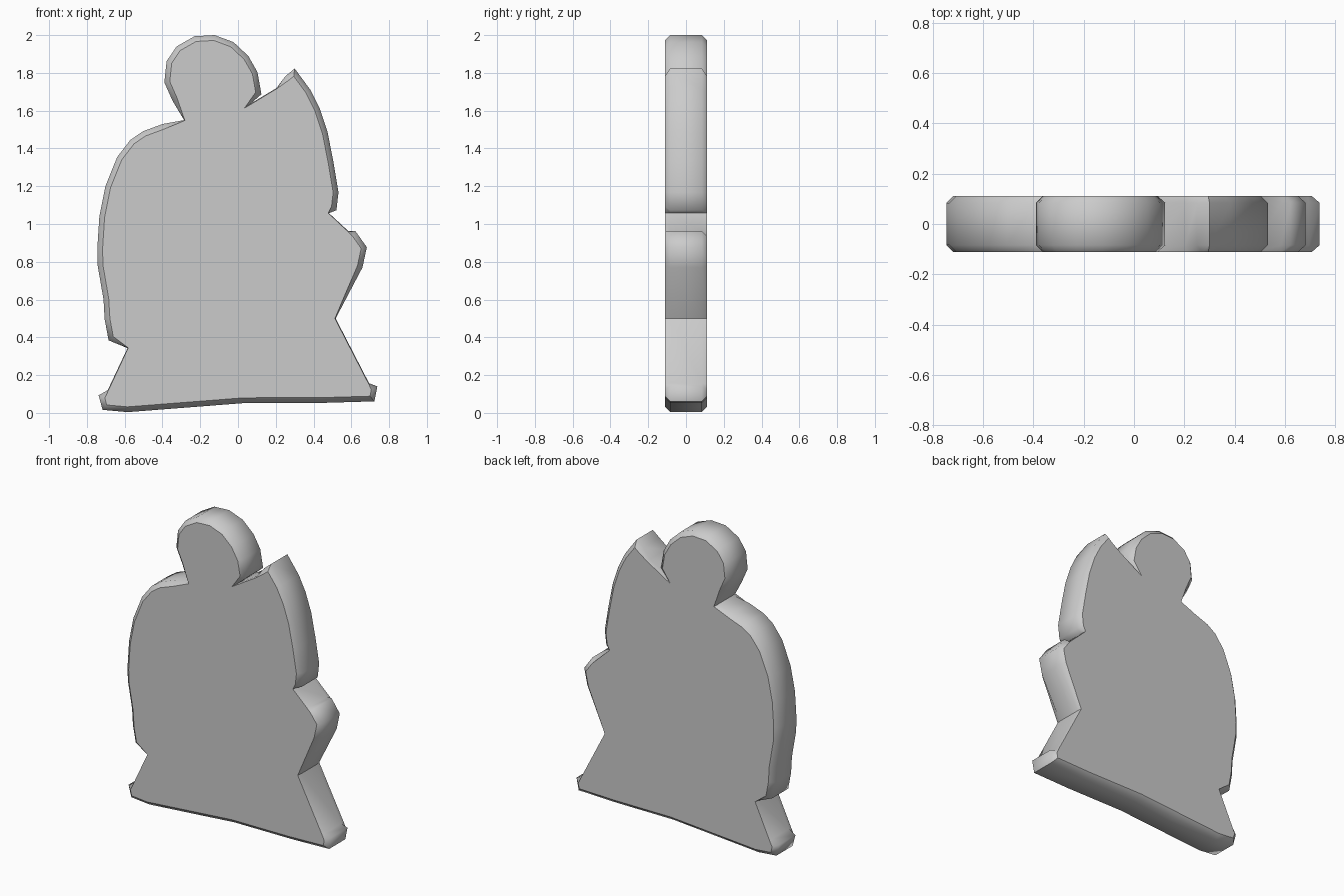
import bpy, bmesh, math
from mathutils import Vector

if "Cube" in bpy.data.objects:
    bpy.data.objects.remove(bpy.data.objects["Cube"])

HALF, CHAMFER = 0.112, 0.028

# Outline sections (x, z), running clockwise as seen from the front
head = [(-0.285, 1.55), (-0.348, 1.655), (-0.39, 1.75), (-0.378, 1.862), (-0.325, 1.94),
        (-0.23, 1.994), (-0.124, 2.0), (-0.024, 1.963), (0.055, 1.889),
        (0.103, 1.804), (0.124, 1.687)]
arm = [(0.068, 1.638), (0.204, 1.72), (0.25, 1.782), (0.30, 1.823), (0.384, 1.709),
       (0.432, 1.613), (0.474, 1.487), (0.505, 1.33), (0.532, 1.168), (0.521, 1.073)]
leg = [(0.482, 1.057), (0.585, 0.962), (0.622, 0.962), (0.682, 0.877), (0.659, 0.77)]
base = [(0.517, 0.5), (0.694, 0.157), (0.738, 0.14), (0.722, 0.061), (0.447, 0.053),
        (0.034, 0.052), (-0.25, 0.03), (-0.585, 0.004), (-0.717, 0.016),
        (-0.738, 0.093), (-0.69, 0.12)]
back = [(-0.585, 0.343), (-0.685, 0.384), (-0.706, 0.495), (-0.712, 0.6), (-0.743, 0.78),
        (-0.745, 0.87), (-0.734, 1.04), (-0.702, 1.2), (-0.64, 1.354), (-0.57, 1.445),
        (-0.503, 1.491), (-0.40, 1.529)]
outline = [Vector(p) for p in head + arm + leg + base + back]


def inset(pts, dist):
    """Mitred inset that leaves sharp notches where they are."""
    out = []
    for i, p in enumerate(pts):
        d0 = (p - pts[i - 1]).normalized()
        d1 = (pts[(i + 1) % len(pts)] - p).normalized()
        n0, n1 = Vector((d0.y, -d0.x)), Vector((d1.y, -d1.x))
        turn = d0.x * d1.y - d0.y * d1.x
        n = (n0 + n1).normalized()
        step = dist * min(1.5, 1 / max(0.1, n.dot(n0)))
        if turn > 0.3:
            step = 0.004
        out.append(p + n * step)
    return out


# Flat figure: face ring, two full-size rings and back ring
inner = inset(outline, CHAMFER)
bm = bmesh.new()
rings = [[bm.verts.new((p.x, y, p.y)) for p in pts] for pts, y in (
    (inner, -HALF), (outline, CHAMFER - HALF), (outline, HALF - CHAMFER), (inner, HALF))]
count = len(outline)
for a, b in zip(rings, rings[1:]):
    for i in range(count):
        j = (i + 1) % count
        bm.faces.new((a[i], a[j], b[j], b[i])).smooth = True
caps = [bm.faces.new(rings[0]), bm.faces.new(rings[-1])]
bmesh.ops.recalc_face_normals(bm, faces=bm.faces)

# Crisp cap borders and corners, soft rounded rim
for e in bm.edges:
    if any(f in caps for f in e.link_faces) or e.calc_face_angle(0) > math.radians(50):
        e.smooth = False
bmesh.ops.triangulate(bm, faces=caps)

mesh = bpy.data.meshes.new("flat_figure")
bm.to_mesh(mesh)
bm.free()
bpy.context.collection.objects.link(bpy.data.objects.new("flat_figure", mesh))
